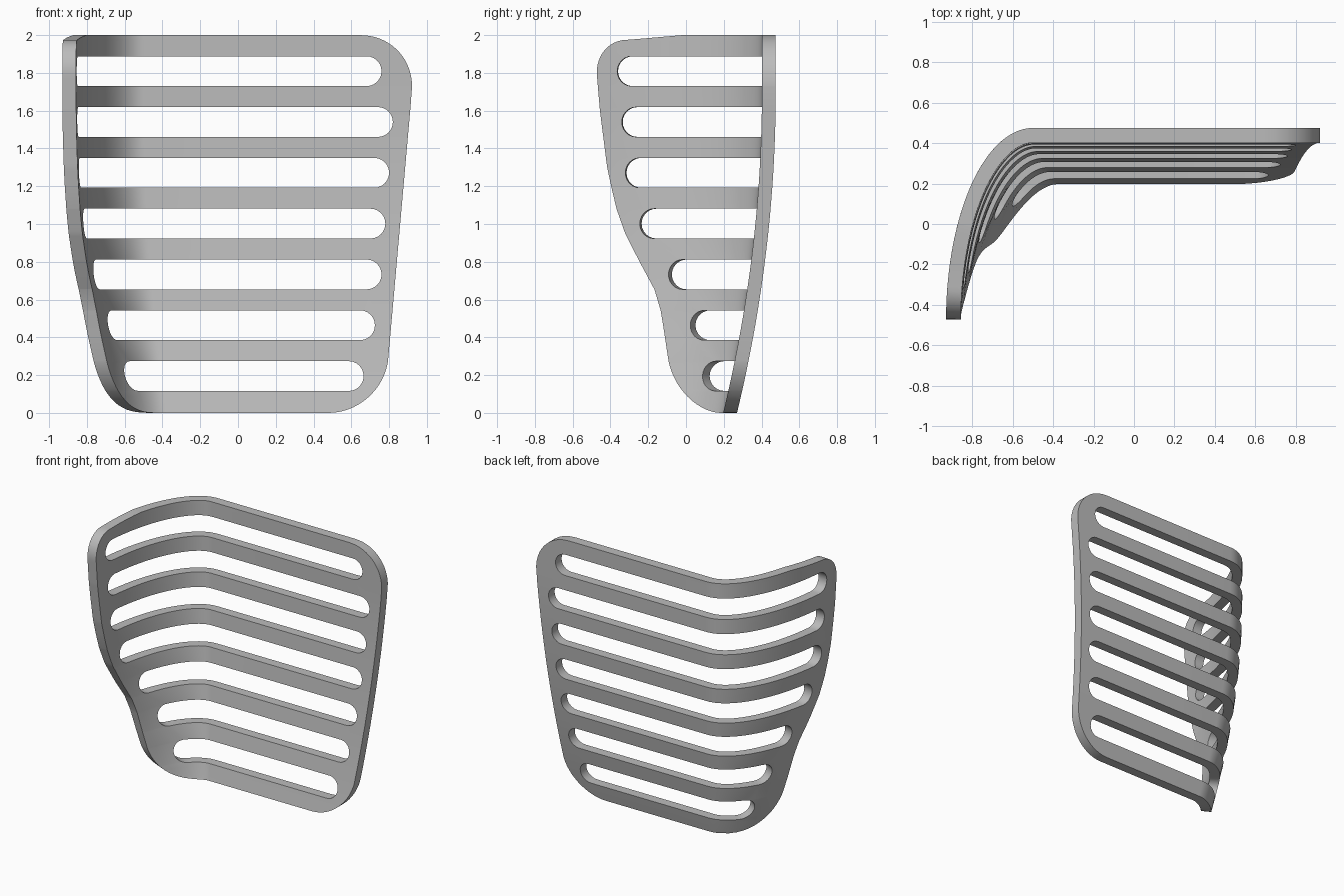
import bpy, bmesh
from math import asin, sin, cos, pi, sqrt, hypot

cube = bpy.data.objects.get("Cube")
if cube:
    bpy.data.objects.remove(cube, do_unlink=True)

THICK = 0.073             # plate thickness
A, B = 0.43, 0.95         # half axes of the wrapped corner
R = 0.079                 # slot end radius
SLOT_RIGHT = [.665, .725, .76, .78, .80, .82, .76]
SLOT_SIDE = [.125, .05, -.075, -.235, -.315, -.335, -.36]
SIDE_EDGE = [(0, -.03), (.3, -.075), (.45, -.1), (.55, -.118), (.65, -.15), (.8, -.235),
             (.95, -.315), (1.1, -.37), (1.3, -.415), (1.6, -.455), (2, -.49)]


def lerp(points, z):
    for (z0, v0), (z1, v1) in zip(points, points[1:]):
        if z <= z1:
            return v0 + (v1 - v0) * (z - z0) / (z1 - z0)
    return points[-1][1]


def pull_in(t, radius):
    """Inset of a rounded corner, t from 0 at its start to 1 at its end."""
    t = min(max(t, 0), 1)
    return radius * (1 - sqrt(1 - t * t))


def shift(z):
    """How far the lower part of the plate leans inwards."""
    return 0.205 * max(0, 1 - z / 1.7) ** 2


def right_edge(z):
    return .77 + .0885 * z - pull_in((.29 - z) / .29, .29) - pull_in((z - 1.7) / .3, .3)


def side_edge(z):
    top = 1.975
    if z > top:
        return -.3 + .3 * (z - top) / (2 - top)
    return lerp(SIDE_EDGE, z) + pull_in((.3 - z) / .3, .28) + pull_in((z - 1.785) / .19, .18)


# Position along the wrap: -1 to 0 is the curved side, above 0 the flat panel
def from_y(y, z):
    s = (y + .475 + shift(z)) / B
    return asin(min(max(s, 0), 1)) / (pi / 2) - 1


def from_x(x, z):
    return x + .5 - .6 * shift(z)


def place(p, z, depth):
    ang = min(p + 1, 1) * pi / 2
    nx, ny = -cos(ang) / A, sin(ang) / B
    n = hypot(nx, ny)
    x = -.5 + .6 * shift(z) - A * cos(ang) + max(p, 0)
    y = -.475 - shift(z) + B * sin(ang)
    return (x - depth * nx / n, y - depth * ny / n, z)


# Rows of the plate: height, slot ends, and whether the cell above is open
rows = []
first, last = .195 - R, .195 + .269 * 6 + R
for i in range(8):
    rows.append((first * (i / 8) ** 2, SLOT_SIDE[0] + R, SLOT_RIGHT[0] - R, False))
for k, (side, right) in enumerate(zip(SLOT_SIDE, SLOT_RIGHT)):
    for i in range(13):
        a = pi * i / 12
        inset = R * (1 - sin(a))
        rows.append((.195 + .269 * k - R * cos(a), side + inset, right - inset, i < 12))
for i in range(1, 9):
    rows.append((last + (1.975 - last) * sin(i / 8 * pi / 2), SLOT_SIDE[-1] + R, SLOT_RIGHT[-1] - R, False))
for i in range(1, 7):
    rows.append((1.975 + .025 * i / 6, SLOT_SIDE[-1] + R, SLOT_RIGHT[-1] - R, False))

# Column counts: side margin, curved corner, flat panel, right margin
COLS = [4, 20, 3, 3]
OPEN = range(COLS[0], COLS[0] + COLS[1] + COLS[2])


def columns(z, side, right):
    lo, hi = from_y(side_edge(z), z), from_x(right_edge(z), z)
    stops = [lo, min(max(from_y(side, z), lo + .02), -.005), 0, min(from_x(right, z), hi - .02), hi]
    out = [lo]
    for n, p0, p1 in zip(COLS, stops, stops[1:]):
        out += [p0 + (p1 - p0) * j / n for j in range(1, n + 1)]
    return out


bm = bmesh.new()
outer, inner = [], []
for z, side, right, _ in rows:
    ps = columns(z, side, right)
    outer.append([bm.verts.new(place(p, z, 0)) for p in ps])
    inner.append([bm.verts.new(place(p, z, THICK)) for p in ps])
partner = {o: i for ro, ri in zip(outer, inner) for o, i in zip(ro, ri)}

# Outer and inner skins, leaving the slots open
for r in range(len(rows) - 1):
    for c in range(sum(COLS)):
        if rows[r][3] and c in OPEN:
            continue
        quad = [outer[r][c], outer[r][c + 1], outer[r + 1][c + 1], outer[r + 1][c]]
        bm.faces.new(quad)
        bm.faces.new([partner[v] for v in reversed(quad)])

# Walls around the rim and the slots
for e in [e for e in bm.edges if len(e.link_faces) == 1 and e.verts[0] in partner]:
    a, b = e.verts
    bm.faces.new([a, b, partner[b], partner[a]])
bmesh.ops.delete(bm, geom=[v for v in bm.verts if not v.link_faces], context='VERTS')
bmesh.ops.recalc_face_normals(bm, faces=bm.faces)

mesh = bpy.data.meshes.new("corner_grille")
bm.to_mesh(mesh)
bm.free()
grille = bpy.data.objects.new("corner_grille", mesh)
bpy.context.collection.objects.link(grille)

# Plain grey
grey = bpy.data.materials.new("grey")
grey.use_nodes = True
grey.diffuse_color = (.5, .5, .5, 1)
grey.node_tree.nodes["Principled BSDF"].inputs["Base Color"].default_value = (.5, .5, .5, 1)
mesh.materials.append(grey)

bpy.ops.object.select_all(action='DESELECT')
grille.select_set(True)
bpy.context.view_layer.objects.active = grille
bpy.ops.object.shade_smooth_by_angle(angle=pi / 6)
